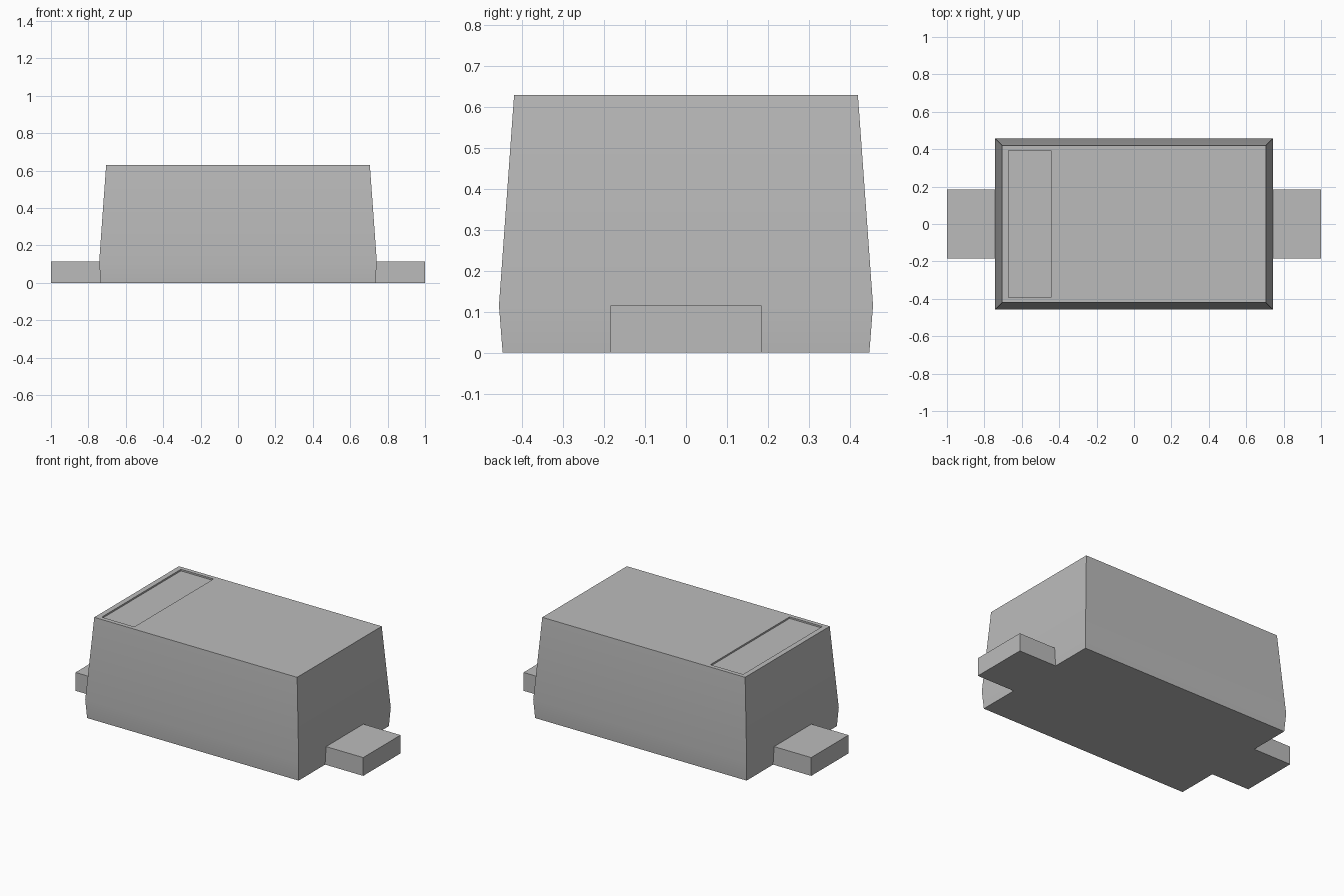
import bpy
import bmesh
import math

cube = bpy.data.objects.get("Cube")
if cube:
    bpy.data.objects.remove(cube, do_unlink=True)

# One plain grey for the whole component
grey = bpy.data.materials.new("plain_grey")
grey.use_nodes = True
COLOUR = (0.5, 0.5, 0.5, 1.0)
grey.diffuse_color = COLOUR
grey.node_tree.nodes["Principled BSDF"].inputs["Base Color"].default_value = COLOUR


def loft(name, rings):
    """Closed solid through rectangles given as (x0, x1, y half width, z)."""
    bm = bmesh.new()
    loops = [[bm.verts.new(p) for p in
              ((x0, -y, z), (x1, -y, z), (x1, y, z), (x0, y, z))]
             for x0, x1, y, z in rings]
    for low, high in zip(loops, loops[1:]):
        for i in range(4):
            j = (i + 1) % 4
            bm.faces.new((low[i], low[j], high[j], high[i]))
    bm.faces.new(loops[0][::-1])
    bm.faces.new(loops[-1])
    bmesh.ops.recalc_face_normals(bm, faces=bm.faces)
    mesh = bpy.data.meshes.new(name)
    bm.to_mesh(mesh)
    bm.free()
    mesh.materials.append(grey)
    obj = bpy.data.objects.new(name, mesh)
    bpy.context.collection.objects.link(obj)
    return obj


HEIGHT, BELT = 0.63, 0.115

# Tapered body with a belt line and a shallow marker recess at the -x end
body = loft("body", [
    (-0.735, 0.735, 0.448, 0),
    (-0.742, 0.742, 0.457, BELT),
    (-0.705, 0.705, 0.42, HEIGHT),
    (-0.672, -0.445, 0.393, HEIGHT),
    (-0.672, -0.445, 0.393, HEIGHT - 0.01),
])
bpy.ops.object.select_all(action="DESELECT")
body.select_set(True)
bpy.context.view_layer.objects.active = body
bpy.ops.object.shade_smooth_by_angle(angle=math.radians(30))

# Flat terminals at both ends
for name, ends in (("left_terminal", (0.735, 1)), ("right_terminal", (-1, -0.735))):
    loft(name, [(*ends, 0.185, z) for z in (0, BELT)])
